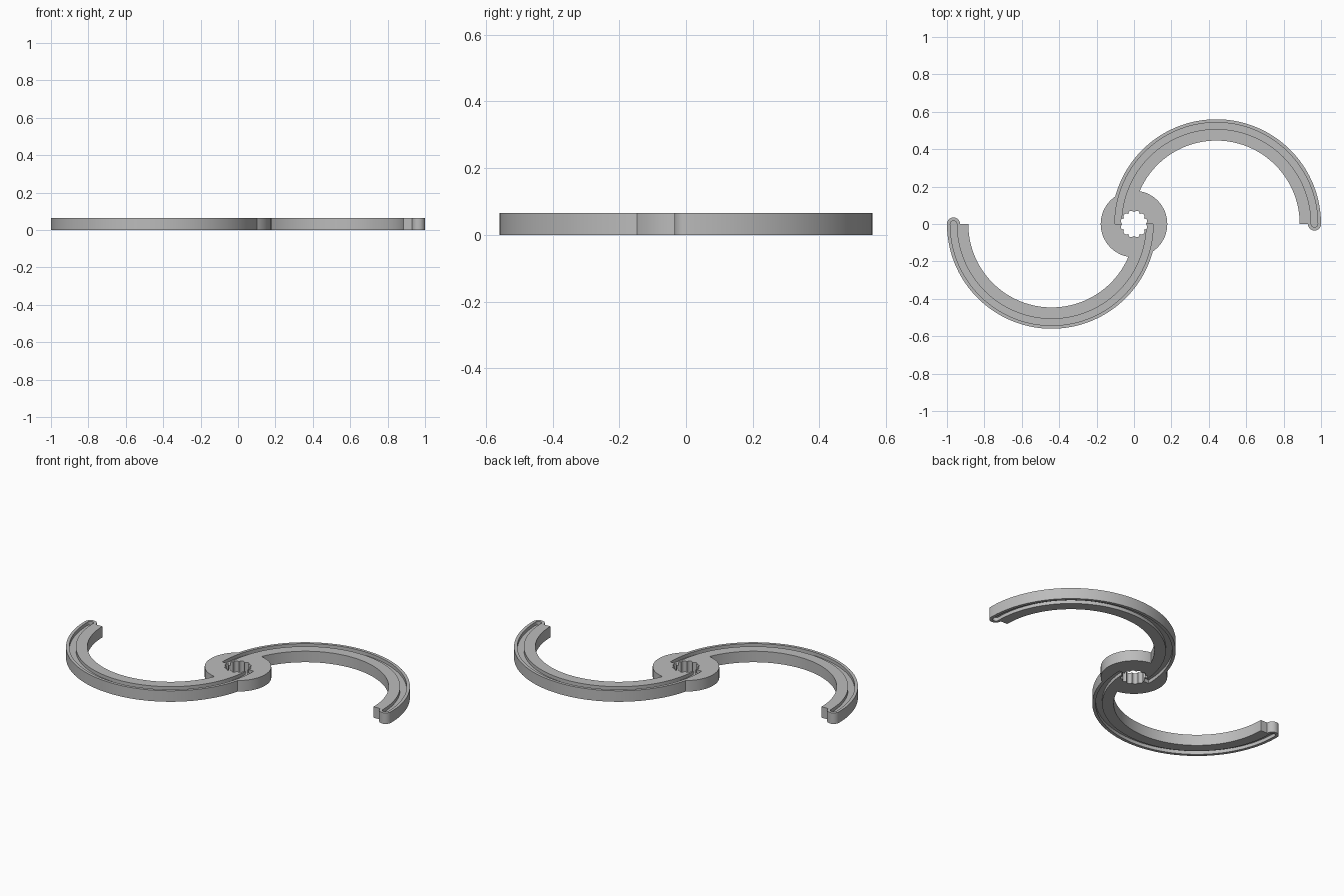
import bpy
import bmesh
from math import pi, sin, cos

HEIGHT = 0.065
ARM_X = 0.44        # centre of the arm's arc
GROOVE_DEPTH = 0.02

cube = bpy.data.objects.get("Cube")
if cube:
    bpy.data.objects.remove(cube, do_unlink=True)

grey = bpy.data.materials.new("plain grey")
grey.use_nodes = True
grey.diffuse_color = (0.5, 0.5, 0.5, 1)
grey.node_tree.nodes["Principled BSDF"].inputs["Base Color"].default_value = (0.5, 0.5, 0.5, 1)


def arc(cx, radius, start, end, steps):
    return [(cx + radius * cos(start + (end - start) * i / steps),
             radius * sin(start + (end - start) * i / steps)) for i in range(steps + 1)]


def prism(name, outline, z0, z1):
    """Extrude a flat outline between two heights."""
    bm = bmesh.new()
    base = bm.faces.new([bm.verts.new((x, y, z0)) for x, y in outline])
    top = bmesh.ops.extrude_face_region(bm, geom=[base])["geom"]
    bmesh.ops.translate(bm, vec=(0, 0, z1 - z0),
                        verts=[v for v in top if isinstance(v, bmesh.types.BMVert)])
    bmesh.ops.recalc_face_normals(bm, faces=bm.faces)
    mesh = bpy.data.meshes.new(name)
    bm.to_mesh(mesh)
    bm.free()
    mesh.materials.append(grey)
    obj = bpy.data.objects.new(name, mesh)
    bpy.context.collection.objects.link(obj)
    return obj


def combine(target, tool, operation):
    """Apply a boolean and discard the tool."""
    tool.hide_render = True
    mod = target.modifiers.new(operation, "BOOLEAN")
    mod.operation, mod.solver, mod.object = operation, "EXACT", tool
    bpy.context.view_layer.objects.active = target
    bpy.ops.object.modifier_apply(modifier=mod.name)
    bpy.data.objects.remove(tool, do_unlink=True)


def half_ring(inner, outer, cap_radius):
    """Half ring with a round cap at the outer edge of its tip."""
    return (arc(ARM_X, outer, pi, 0, 72)
            + arc(ARM_X + outer - cap_radius, cap_radius, 0, -pi, 14)[1:]
            + arc(ARM_X, inner, 0, pi, 72)[(1 if outer - inner <= 2 * cap_radius + 1e-4 else 0):])


def turned(outline, sign):
    return [(sign * x, sign * y) for x, y in outline]


# Round hub
rotor = prism("two_arm_rotor", arc(0, 0.178, 0, 2 * pi, 64)[:-1], 0, HEIGHT)

# Two curved arms, half a turn apart
for sign in (1, -1):
    combine(rotor, prism("arm", turned(half_ring(0.446, 0.56, 0.035), sign), 0, HEIGHT), "UNION")

# Grooves along the top and bottom of each arm
for sign in (1, -1):
    track = turned(half_ring(0.5075, 0.5425, 0.0175), sign)
    for z0, z1 in ((-0.1, GROOVE_DEPTH), (HEIGHT - GROOVE_DEPTH, 0.2)):
        combine(rotor, prism("groove_cutter", track, z0, z1), "DIFFERENCE")

# Scalloped shaft hole with twelve lobes
hole = []
for i in range(96):
    a = 2 * pi * i / 96
    r = 0.062 + 0.011 * abs(sin(6 * a))
    hole.append((r * cos(a), r * sin(a)))
combine(rotor, prism("hole_cutter", hole, -0.2, 0.3), "DIFFERENCE")

bpy.ops.object.select_all(action="DESELECT")
rotor.select_set(True)
bpy.context.view_layer.objects.active = rotor
bpy.ops.object.shade_smooth_by_angle(angle=0.5)
